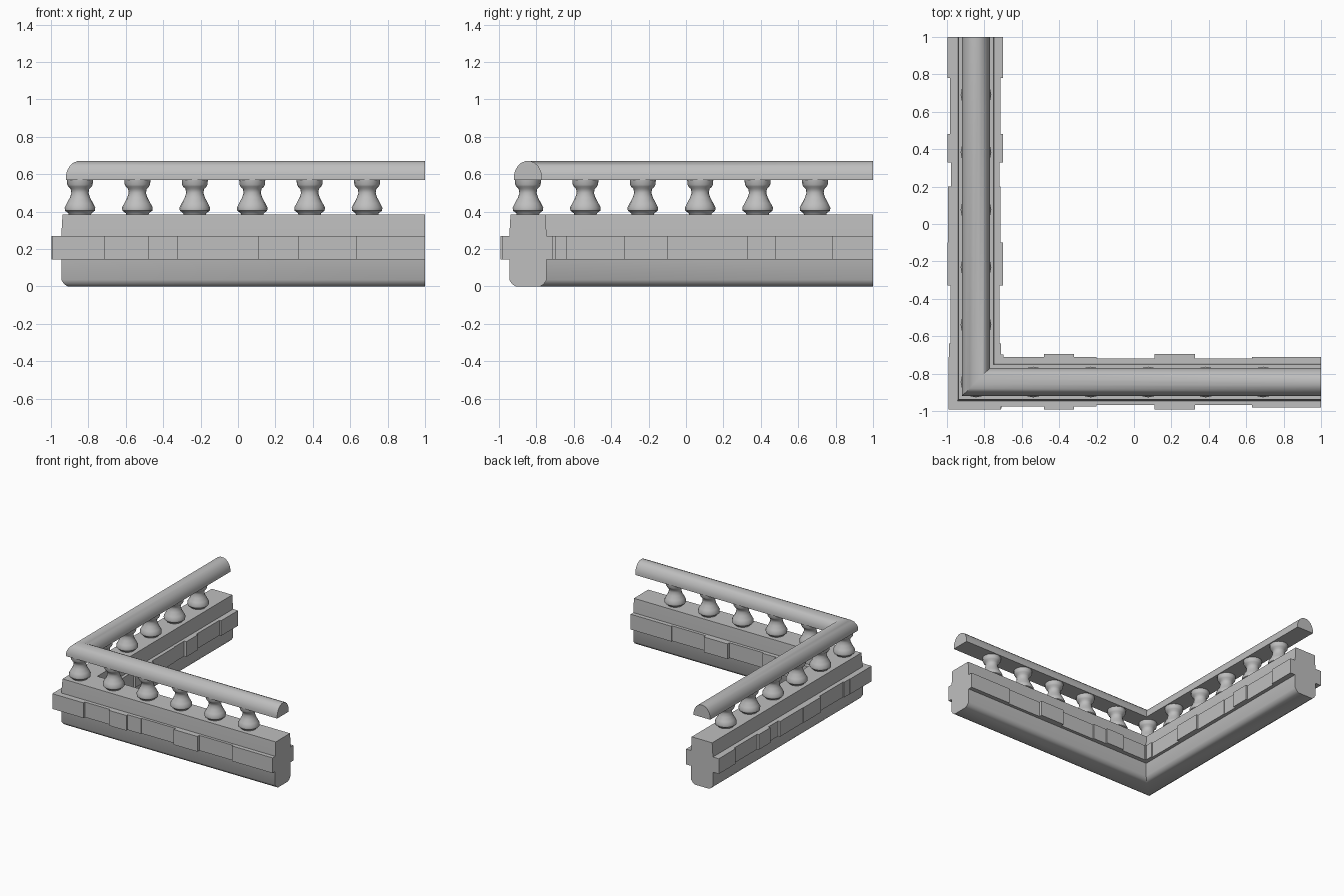
import bpy, bmesh, math

cube = bpy.data.objects.get("Cube")
if cube:
    bpy.data.objects.remove(cube, do_unlink=True)

C = -0.845      # centre line of both wings
END = 1.0       # far end of both wings

stone = bpy.data.materials.new("grey stone")
stone.use_nodes = True
grey = (0.52, 0.52, 0.52, 1)
stone.diffuse_color = grey
stone.node_tree.nodes["Principled BSDF"].inputs["Base Color"].default_value = grey


def finish(name, bm, smooth=None):
    bmesh.ops.recalc_face_normals(bm, faces=bm.faces)
    mesh = bpy.data.meshes.new(name)
    bm.to_mesh(mesh)
    bm.free()
    mesh.materials.append(stone)
    obj = bpy.data.objects.new(name, mesh)
    bpy.context.collection.objects.link(obj)
    if smooth:
        bpy.ops.object.select_all(action="DESELECT")
        obj.select_set(True)
        bpy.context.view_layer.objects.active = obj
        bpy.ops.object.shade_smooth_by_angle(angle=math.radians(smooth))
    return obj


def sweep(name, half, end=END, smooth=None):
    """Mitred L-shaped extrusion of a symmetric (half width, height) profile."""
    profile = half + [(-u, z) for u, z in reversed(half)]
    bm = bmesh.new()
    rings = [[bm.verts.new(p) for p in ring] for ring in (
        [(end, C - u, z) for u, z in profile],
        [(C - u, C - u, z) for u, z in profile],
        [(C - u, end, z) for u, z in profile])]
    n = len(profile)
    for a, b in zip(rings, rings[1:]):
        for i in range(n):
            j = (i + 1) % n
            bm.faces.new((a[i], a[j], b[j], b[i]))
    bm.faces.new(rings[0])
    bm.faces.new(rings[2])
    return finish(name, bm, smooth)


# Plinth wall and rounded handrail
sweep("plinth", [(0.065, 0), (0.085, 0.013), (0.1, 0.035), (0.1, 0.27), (0.093, 0.385)], smooth=40)
sweep("handrail", [(0.075, 0.57), (0.075, 0.595), (0.068, 0.62), (0.054, 0.645),
                   (0.035, 0.662), (0.014, 0.67)], smooth=40)

# Band of uneven blocks: a mitred corner block, then one run along each wing
LOW, HIGH = 0.145, 0.27
sweep("corner_block", [(0.148, LOW), (0.148, HIGH)], end=-0.71)


def block(name, start, stop, outer, inner, along_y):
    bm = bmesh.new()
    verts = []
    for z in (LOW, HIGH):
        for s, u in ((start, -outer), (stop, -outer), (stop, inner), (start, inner)):
            verts.append(bm.verts.new((C + u, s, z) if along_y else (s, C + u, z)))
    a, b = verts[:4], verts[4:]
    bm.faces.new(a)
    bm.faces.new(b)
    for i in range(4):
        j = (i + 1) % 4
        bm.faces.new((a[i], a[j], b[j], b[i]))
    finish(name, bm)


front_run = [(-0.78, 0.13, 0.135), (-0.48, 0.147, 0.15), (-0.32, 0.13, 0.135), (-0.2, 0.122, 0.125),
             (0.11, 0.147, 0.15), (0.325, 0.122, 0.125), (0.63, 0.135, 0.135), (END, 0, 0)]
side_run = [(-0.72, 0.145, 0.135), (-0.64, 0.135, 0.125), (-0.33, 0.153, 0.145), (-0.1, 0.15, 0.13),
            (0.2, 0.133, 0.125), (0.33, 0.153, 0.145), (0.48, 0.138, 0.13), (0.78, 0.153, 0.145), (END, 0, 0)]
for label, run, along_y in (("front", front_run, False), ("side", side_run, True)):
    for i, (here, after) in enumerate(zip(run, run[1:])):
        block(f"{label}_block_{i + 1}", here[0], after[0], here[1], here[2], along_y)

# Turned balusters
TURNING = [(0.058, 0.38), (0.062, 0.392), (0.08, 0.405), (0.082, 0.422), (0.07, 0.445), (0.054, 0.475),
           (0.046, 0.5), (0.05, 0.522), (0.062, 0.533), (0.068, 0.545), (0.07, 0.572)]
SIDES = 16


def baluster(name, x, y):
    bm = bmesh.new()
    rings = [[bm.verts.new((x + r * math.cos(math.tau * k / SIDES), y + r * math.sin(math.tau * k / SIDES), z))
              for k in range(SIDES)] for r, z in TURNING]
    for a, b in zip(rings, rings[1:]):
        for i in range(SIDES):
            j = (i + 1) % SIDES
            bm.faces.new((a[i], a[j], b[j], b[i]))
    bm.faces.new(rings[0])
    bm.faces.new(rings[-1])
    finish(name, bm, 45)


for i in range(6):
    pos = C + i * 0.307
    baluster(f"front_baluster_{i + 1}" if i else "corner_baluster", pos, C)
    if i:
        baluster(f"side_baluster_{i + 1}", C, pos)
